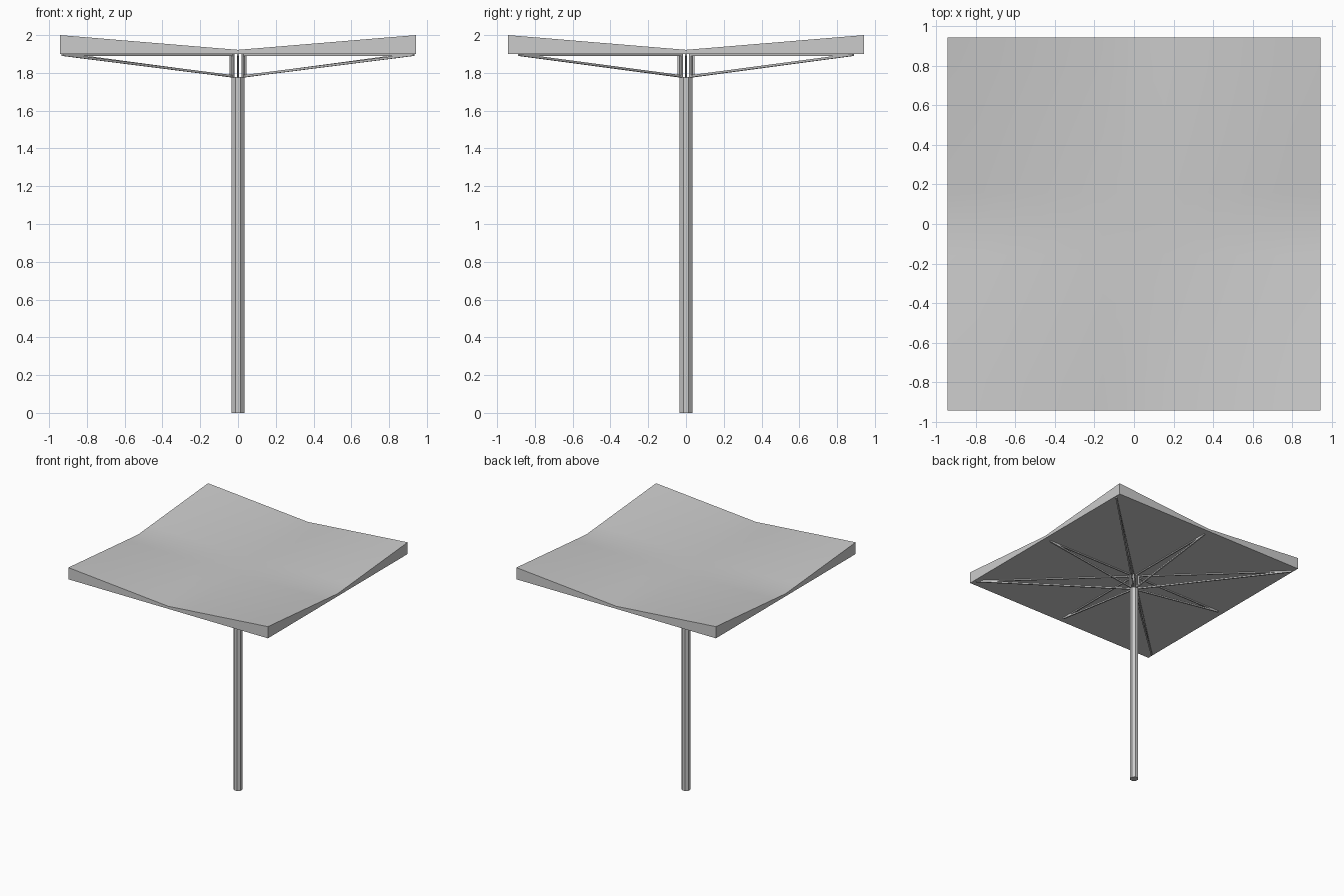
import bpy, bmesh, math
from mathutils import Vector

if "Cube" in bpy.data.objects:
    bpy.data.objects.remove(bpy.data.objects["Cube"])

HALF, BASE, MID, TOP = 0.943, 1.9, 1.922, 2.0


def finish(bm, name):
    bmesh.ops.recalc_face_normals(bm, faces=bm.faces[:])
    me = bpy.data.meshes.new(name)
    bm.to_mesh(me)
    bm.free()
    ob = bpy.data.objects.new(name, me)
    bpy.context.collection.objects.link(ob)
    return ob


def bar(bm, a, b, w):
    """Square bar between two points."""
    a, b = Vector(a), Vector(b)
    d = b - a
    side = d.cross(Vector((0, 0, 1)))
    if side.length < 1e-6:
        side = Vector((-a.y, a.x, 0))
    side.normalize()
    up = side.cross(d).normalized()
    offs = [(side * i + up * j) * w / 2 for i, j in ((-1, -1), (1, -1), (1, 1), (-1, 1))]
    lo = [bm.verts.new(a + o) for o in offs]
    hi = [bm.verts.new(b + o) for o in offs]
    bm.faces.new(lo)
    bm.faces.new(hi)
    for i in range(4):
        j = (i + 1) % 4
        bm.faces.new((lo[i], lo[j], hi[j], hi[i]))


# Canopy: flat underside, four warped quadrants rising to the corners
bm = bmesh.new()
N = 12
bmesh.ops.create_grid(bm, x_segments=N, y_segments=N, size=HALF)
res = bmesh.ops.extrude_face_region(bm, geom=bm.faces[:])
upper = {e for e in res["geom"] if isinstance(e, bmesh.types.BMVert)}
for v in bm.verts:
    if v in upper:
        v.co.z = MID + (TOP - MID) * abs(v.co.x * v.co.y) / HALF ** 2
    else:
        v.co.z = BASE
canopy = finish(bm, "canopy")
bpy.context.view_layer.objects.active = canopy
canopy.select_set(True)
bpy.ops.object.shade_smooth_by_angle(angle=math.radians(15))

# Pole
bpy.ops.mesh.primitive_cylinder_add(vertices=8, radius=0.036, depth=1.778,
                                    location=(0, 0, 0.889),
                                    rotation=(0, 0, math.pi / 8))
bpy.context.object.name = "pole"

# Eight triangular rib frames: upright, top rail and sloping strut
tips = {(i, j): ((0.93 * i, 0.885 * j) if i and j else (0.89 * i, 0.89 * j))
        for i in (-1, 0, 1) for j in (-1, 0, 1) if i or j}
for n, (x, y) in enumerate(tips.values()):
    tip = Vector((x, y, 1.896))
    r = tip.xy.normalized() * 0.038
    bm = bmesh.new()
    bar(bm, (r.x, r.y, 1.776), (r.x, r.y, 1.9), 0.013)
    bar(bm, (r.x, r.y, 1.896), tip, 0.011)
    bar(bm, (r.x, r.y, 1.782), tip, 0.012)
    finish(bm, f"rib_{n + 1}")
